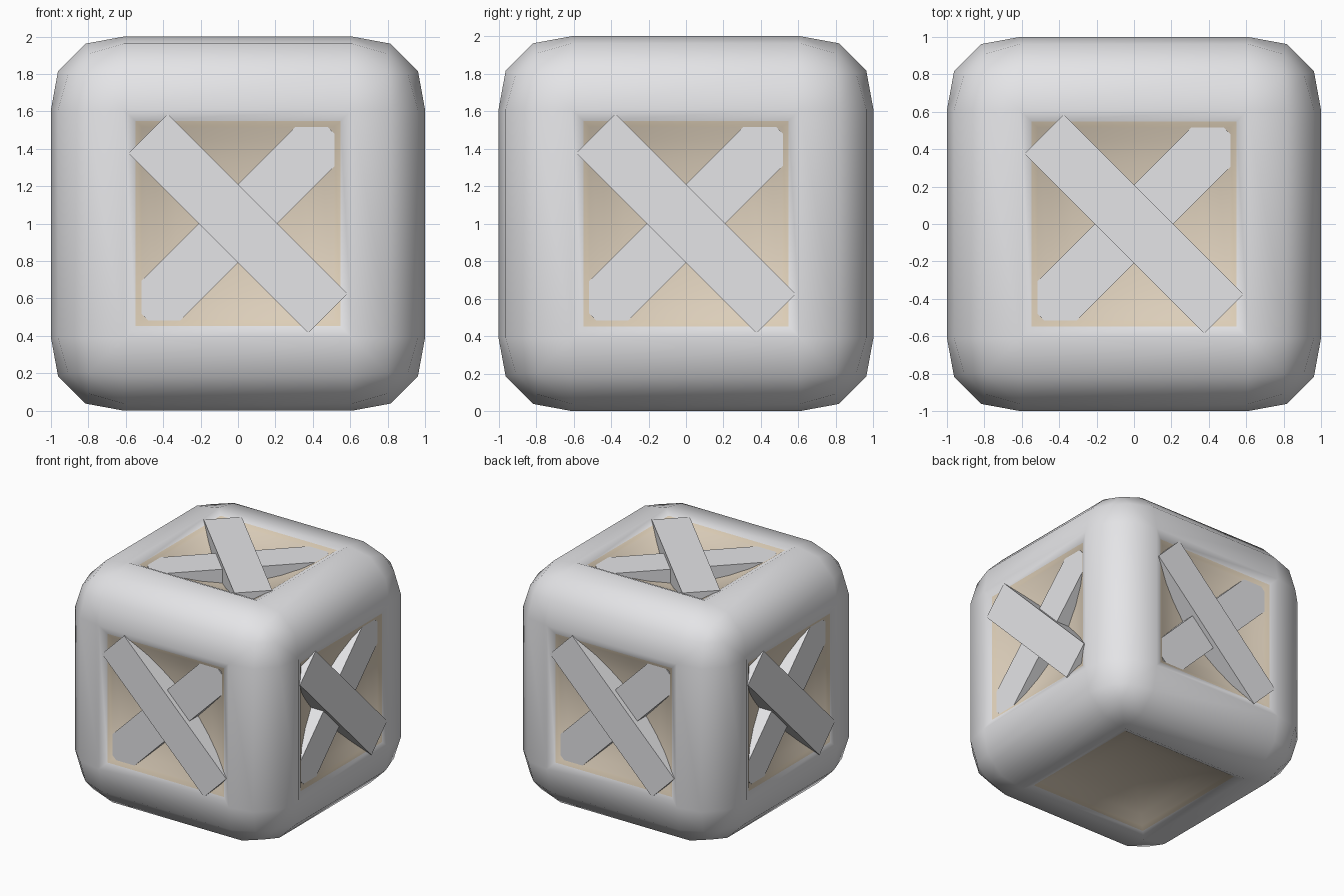
import bpy, bmesh
from math import radians
from mathutils import Matrix

if "Cube" in bpy.data.objects:
    bpy.data.objects.remove(bpy.data.objects["Cube"])


def material(name, rgb):
    m = bpy.data.materials.new(name)
    m.use_nodes = True
    m.diffuse_color = (*rgb, 1)
    m.node_tree.nodes["Principled BSDF"].inputs["Base Color"].default_value = (*rgb, 1)
    return m


grey = material("pale_grey", (0.78, 0.78, 0.80))
tan = material("tan_panel", (0.74, 0.64, 0.51))
rim_tan = material("tan_rim", (0.75, 0.64, 0.49))


def add_object(name, bm, mats):
    mesh = bpy.data.meshes.new(name)
    bm.to_mesh(mesh)
    bm.free()
    for m in mats:
        mesh.materials.append(m)
    obj = bpy.data.objects.new(name, mesh)
    bpy.context.collection.objects.link(obj)
    return obj


CENTRE = Matrix.Translation((0, 0, 1))

# Rounded crate body, with its corners worn down a little
bm = bmesh.new()
bmesh.ops.create_cube(bm, size=2)
bmesh.ops.bevel(bm, geom=bm.edges[:] + bm.verts[:], offset=0.39, offset_type='OFFSET',
                segments=3, profile=0.56, affect='EDGES')
for v in bm.verts:
    if min(abs(c) for c in v.co) > 0.63:
        v.co *= 0.985
sides = [f for f in bm.faces if f.calc_area() > 1.2]

# Dished panels: (half width, depth below the side, material of the ring just made)
rings = [(0.548, 0.028, 0), (0.515, 0.048, 2), (0.44, 0.092, 1),
         (0.33, 0.135, 1), (0.2, 0.167, 1), (0.08, 0.18, 1)]
half, depth = 0.61, 0.0
for new_half, new_depth, mat in rings:
    made = bmesh.ops.inset_individual(bm, faces=sides, thickness=half - new_half,
                                      depth=depth - new_depth, use_even_offset=True)
    for f in made["faces"]:
        f.material_index = mat
    half, depth = new_half, new_depth
for f in sides:
    f.material_index = 1
for f in bm.faces:
    f.smooth = True
bmesh.ops.transform(bm, matrix=CENTRE, verts=bm.verts)
add_object("crate_body", bm, [grey, tan, rim_tan])


# Crossed planks, one pair for each side except the underside
def plank(name, turn, angle, length, top, thickness):
    bm = bmesh.new()
    size = Matrix.Diagonal((length, 0.297, thickness, 1))
    place = Matrix.Translation((0, 0, top - thickness / 2))
    spin = Matrix.Rotation(radians(angle), 4, 'Z')
    bmesh.ops.create_cube(bm, size=1, matrix=CENTRE @ turn @ place @ spin @ size)
    add_object(name, bm, [grey])


upright = Matrix.Rotation(radians(90), 4, 'X')
turns = {"top": Matrix.Identity(4)}
for i, side in enumerate(("front", "left", "back", "right")):
    turns[side] = Matrix.Rotation(radians(90 * i), 4, 'Z') @ upright

for side, turn in turns.items():
    plank(side + "_upper_plank", turn, -45, 1.36, 0.994, 0.17)
    plank(side + "_lower_plank", turn, 45, 1.41, 0.953, 0.17)
